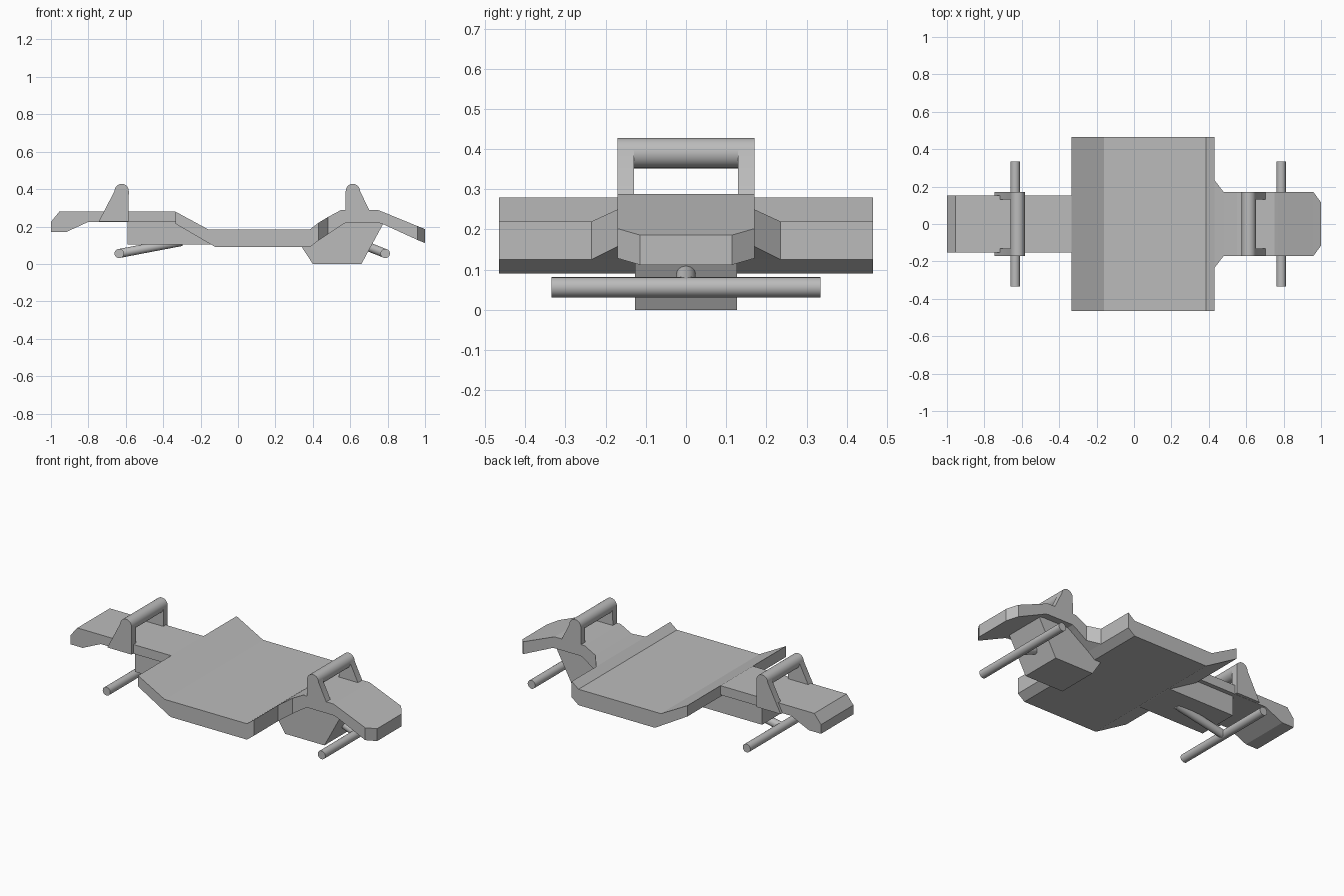
import bpy, bmesh, math
from mathutils import Vector

cube = bpy.data.objects.get("Cube")
if cube:
    bpy.data.objects.remove(cube, do_unlink=True)

grey = bpy.data.materials.new("plain grey")
grey.use_nodes = True
COLOUR = (0.5, 0.5, 0.5, 1)
grey.diffuse_color = COLOUR
grey.node_tree.nodes["Principled BSDF"].inputs["Base Color"].default_value = COLOUR


def finish(name, bm, smooth=False):
    bmesh.ops.recalc_face_normals(bm, faces=bm.faces)
    mesh = bpy.data.meshes.new(name)
    bm.to_mesh(mesh)
    bm.free()
    obj = bpy.data.objects.new(name, mesh)
    bpy.context.collection.objects.link(obj)
    mesh.materials.append(grey)
    if smooth:
        bpy.ops.object.select_all(action='DESELECT')
        obj.select_set(True)
        bpy.context.view_layer.objects.active = obj
        bpy.ops.object.shade_smooth_by_angle(angle=math.radians(35))
    return obj


def loft(name, stations):
    """Rectangular sections along x: (x, half width, top, bottom)."""
    bm = bmesh.new()
    rings = [[bm.verts.new((x, y, z)) for y, z in ((-w, b), (w, b), (w, t), (-w, t))]
             for x, w, t, b in stations]
    for a, b in zip(rings, rings[1:]):
        for i in range(4):
            j = (i + 1) % 4
            bm.faces.new((a[i], a[j], b[j], b[i]))
    bm.faces.new(rings[0])
    bm.faces.new(rings[-1])
    return finish(name, bm)


def extrude(name, profile, y0, y1, smooth=False):
    """Side profile in x, z pushed from y0 to y1."""
    bm = bmesh.new()
    face = bm.faces.new([bm.verts.new((x, y0, z)) for x, z in profile])
    ext = bmesh.ops.extrude_face_region(bm, geom=[face])
    moved = [v for v in ext["geom"] if isinstance(v, bmesh.types.BMVert)]
    bmesh.ops.translate(bm, verts=moved, vec=(0, y1 - y0, 0))
    return finish(name, bm, smooth)


def rod(name, start, end, radius):
    start, end = Vector(start), Vector(end)
    axis = end - start
    bm = bmesh.new()
    bmesh.ops.create_cone(bm, cap_ends=True, segments=24, radius1=radius,
                          radius2=radius, depth=axis.length)
    turn = axis.to_track_quat('Z', 'Y').to_matrix()
    bmesh.ops.rotate(bm, verts=bm.verts, matrix=turn)
    bmesh.ops.translate(bm, verts=bm.verts, vec=(start + end) / 2)
    return finish(name, bm, True)


# Wide standing deck with raised ends
loft("deck", [(-.335, .465, .28, .215), (-.16, .465, .185, .113),
              (-.12, .465, .185, .09), (.385, .465, .185, .09), (.43, .465, .22, .125)])

# Narrow extensions at both ends of the deck
loft("tail_plate", [(-1, .153, .225, .17), (-.955, .153, .28, .17), (-.92, .153, .28, .17),
                    (-.8, .153, .28, .225), (-.335, .153, .28, .225)])
loft("nose_plate", [(.43, .235, .22, .125), (.48, .17, .25, .158), (.55, .17, .288, .205),
                    (.575, .17, .288, .22), (.75, .17, .288, .22), (.77, .17, .28, .215),
                    (.96, .17, .202, .128), (1, .115, .186, .112)])

# Supports below the deck
extrude("tail_block", [(-.592, .23), (-.592, .105), (-.145, .105), (-.34, .23)], -.127, .127)
extrude("nose_block", [(.34, .092), (.4, 0), (.66, 0), (.775, .212), (.76, .225),
                       (.57, .225), (.4, .11)], -.127, .127)


# Handles: two rounded side legs and a cross bar
def handle(name, cx, base_z, base_left, base_right):
    r, cz = .038, .39
    arc = [(cx + r * math.cos(math.pi * i / 12), cz + r * math.sin(math.pi * i / 12))
           for i in range(13)]
    profile = [(base_left, base_z), (base_right, base_z)] + arc
    for side, label in ((-1, "right"), (1, "left")):
        extrude(f"{name}_leg_{label}", profile, side * .13, side * .17, True)
    rod(f"{name}_bar", (cx, -.132, cz), (cx, .132, cz), r)


handle("tail_handle", -.622, .226, -.745, -.585)
handle("nose_handle", .614, .28, .575, .706)

# Axles and their arms
for name, x, root in (("tail", -.635, (-.3, 0, .12)), ("nose", .787, (.6, 0, .13))):
    rod(f"{name}_axle", (x, -.335, .056), (x, .335, .056), .025)
    rod(f"{name}_arm", root, (x, 0, .056), .024)
